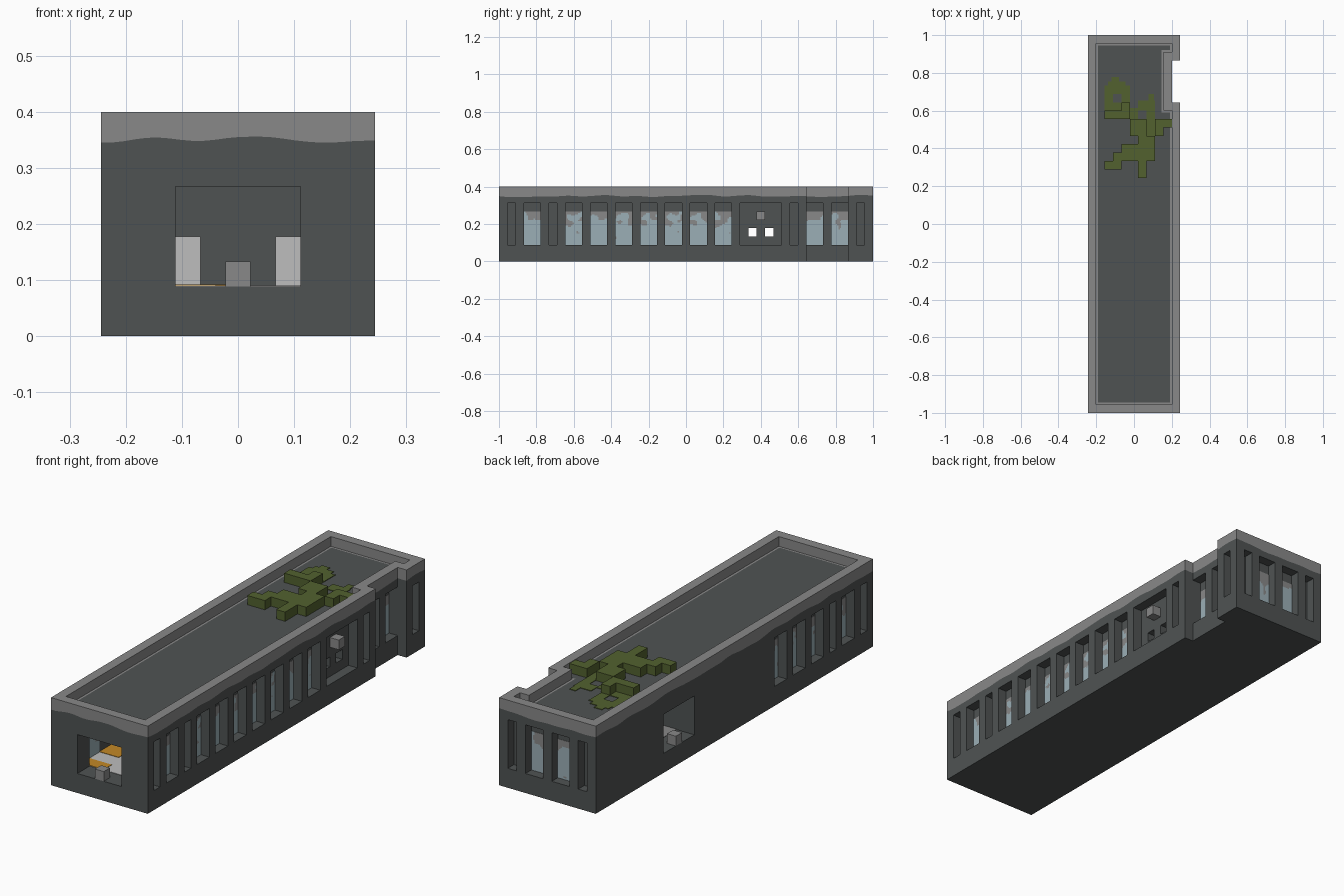
import bpy, bmesh, math
from mathutils import Vector, noise

if "Cube" in bpy.data.objects:
    bpy.data.objects.remove(bpy.data.objects["Cube"])

U = 2 / 45                       # one block
HW, NOTCH = 5.5 * U, 4.5 * U     # half width, half width at the side notch
N0, N1 = -1 + 37 * U, -1 + 42 * U


def material(name, r, g, b):
    m = bpy.data.materials.new(name)
    m.use_nodes = True
    m.diffuse_color = (r, g, b, 1)
    m.node_tree.nodes["Principled BSDF"].inputs["Base Color"].default_value = (r, g, b, 1)
    return m


DARK = material("dark grey", .078, .086, .086)
GREY = material("mid grey", .25, .25, .25)
LIGHT = material("light grey", .51, .51, .51)
GLASS = material("pale blue glass", .33, .43, .47)
MOSS = material("moss green", .085, .12, .028)
ORANGE = material("orange", .55, .25, .02)


def finish(bm, name, *mats):
    bmesh.ops.recalc_face_normals(bm, faces=bm.faces)
    mesh = bpy.data.meshes.new(name)
    bm.to_mesh(mesh)
    bm.free()
    for m in mats:
        mesh.materials.append(m)
    ob = bpy.data.objects.new(name, mesh)
    bpy.context.collection.objects.link(ob)
    return ob


def add_box(bm, i0, i1, j0, j1, k0, k1):
    """Box given in block units from the front right bottom corner."""
    verts = bmesh.ops.create_cube(bm, size=1)["verts"]
    for v in verts:
        v.co = Vector((-HW + U * (i1 if v.co.x > 0 else i0),
                       -1 + U * (j1 if v.co.y > 0 else j0),
                       U * (k1 if v.co.z > 0 else k0)))


def boxes(name, mat, ranges):
    bm = bmesh.new()
    for r in ranges:
        add_box(bm, *r)
    return finish(bm, name, mat)


# Outline of the hull, inset by d, sampled evenly along each edge
def outline(d):
    w, m = HW - d, NOTCH - d
    return [(-w, d - 1), (w, d - 1), (w, N0 - d), (m, N0 - d),
            (m, N1 + d), (w, N1 + d), (w, 1 - d), (-w, 1 - d)]


BASE = outline(0)


def ring(bm, d, height):
    pts, out = outline(d), []
    for e in range(8):
        a, b = Vector(pts[e]), Vector(pts[(e + 1) % 8])
        n = max(2, round((Vector(BASE[(e + 1) % 8]) - Vector(BASE[e])).length / .02))
        for s in range(n):
            p = a.lerp(b, s / n)
            out.append(bm.verts.new((p.x, p.y, height(p.x, p.y))))
    return out


def paint_edge(x, y):
    return .349 + .011 * noise.noise((x * 9, y * 9, .3))


# Hull: walls with a wavy painted band, raised rim and sunken roof
bm = bmesh.new()
rings = [ring(bm, 0, lambda x, y: 0), ring(bm, 0, paint_edge),
         ring(bm, 0, lambda x, y: .4), ring(bm, U, lambda x, y: .4),
         ring(bm, U, lambda x, y: 8 * U), ring(bm, U + .01, lambda x, y: 8 * U)]
for level, (lo, hi) in enumerate(zip(rings, rings[1:])):
    for s in range(len(lo)):
        t = (s + 1) % len(lo)
        f = bm.faces.new((lo[s], lo[t], hi[t], hi[s]))
        f.material_index = 1 if level else 0
bm.faces.new(rings[0])
bm.faces.new(rings[-1])
hull = finish(bm, "hull", DARK, GREY)

# Window positions along each wall: wide ones glazed, narrow ones blind
RIGHT_WIDE, NOTCH_WIDE = (3, 8, 11, 14, 17, 20, 23, 26), (37, 40)
LEFT_WIDE, BACK_WIDE = (3, 8, 11, 14), (3, 6)
E = .3
windows = [(10, 11 + E, j, j + 2, 2, 7) for j in RIGHT_WIDE]
windows += [(10, 11 + E, j, j + 1, 2, 7) for j in (1, 6, 35, 43)]
windows += [(9, 10 + E, j, j + 2, 2, 7) for j in NOTCH_WIDE]
windows += [(-E, 1, j, j + 2, 2, 7) for j in LEFT_WIDE]
windows += [(-E, 1, j, j + 1, 2, 7) for j in (1, 6)]
windows += [(i, i + 2, 44, 45 + E, 2, 7) for i in BACK_WIDE]
windows += [(i, i + 1, 44, 45 + E, 2, 7) for i in (1, 9)]
windows += [(10, 11 + E, 29, 34, 2, 7)]
rooms = [(2, 9, 2, 28, 2, 7), (2, 8, 29, 43, 2, 7)]
openings = [(3, 8, -E, 2 + E, 2, 6), (-E, 2 + E, 29, 34, 2, 6),
            (8 - E, 10 + E, 30, 31, 3, 4), (8 - E, 10 + E, 32, 33, 3, 4)]

for name, ranges in (("window_cutter", windows), ("room_cutter", rooms),
                     ("opening_cutter", openings)):
    cutter = boxes(name, DARK, ranges)
    cutter.hide_render = True
    mod = hull.modifiers.new(name, "BOOLEAN")
    mod.operation, mod.solver, mod.object = "DIFFERENCE", "EXACT", cutter
    bpy.context.view_layer.objects.active = hull
    bpy.ops.object.modifier_apply(modifier=mod.name)
    bpy.data.objects.remove(cutter)


# Glass panes with grey grime near the top and in blotches
def pane(name, centre, angle):
    bm = bmesh.new()
    bmesh.ops.create_grid(bm, x_segments=12, y_segments=24, size=.5)
    for f in bm.faces:
        c = f.calc_center_median()
        blot = noise.noise((c.x * 2 + centre[0] * 31, c.y * 4, centre[1] * 31))
        f.material_index = 1 if blot + max(0, c.y) * 1.7 > .48 else 0
    for v in bm.verts:
        v.co = Vector((v.co.x * 2 * U, 0, v.co.y * 4 * U))
    ob = finish(bm, name, GLASS, GREY)
    ob.location = (-HW + centre[0] * U, -1 + centre[1] * U, 4 * U)
    ob.rotation_euler.z = angle
    mod = ob.modifiers.new("thickness", "SOLIDIFY")
    mod.thickness, mod.offset = U * 1.06, 0


for j in RIGHT_WIDE:
    pane("right_glass", (9.5, j + 1), math.pi / 2)
for j in NOTCH_WIDE:
    pane("notch_glass", (8.5, j + 1), math.pi / 2)
for j in LEFT_WIDE:
    pane("left_glass", (1.5, j + 1), math.pi / 2)
for i in BACK_WIDE:
    pane("back_glass", (i + 1, 43.5), 0)

# Small blocks left standing in the openings
boxes("front_block", GREY, [(5, 6, 0, 1, 2, 3)])
boxes("side_block", GREY, [(10, 11, 31, 32, 5, 6)])
boxes("doorway_block", GREY, [(0, 1, 31, 32, 2, 3)])

# Interior floor, orange patches and benches
boxes("floor", LIGHT, [(2, 9, 2, 28, 2, 2.04)])
boxes("rear_floor", GREY, [(2, 8, 29, 43, 2, 2.04)])
boxes("floor_patches", ORANGE, [(2, 4.6, 2, 3.3, 2, 2.08), (2, 4.2, 5, 7, 2, 2.08),
                                (4, 6, 8, 10, 2, 2.08)])
boxes("benches", LIGHT, [(2, 4, 7, 26, 2, 4), (7, 9, 7, 26, 2, 4)])

# Moss on the roof: raised blocks by row, then flat patches
rows = {36: [(4, 5)], 35: [(2, 5)], 34: [(5, 7), (8, 10)], 33: [(5, 7), (8, 9)],
        32: [(6, 8)], 31: [(4, 8)], 30: [(3, 8)], 29: [(2, 4), (6, 7)], 28: [(6, 7)]}
boxes("moss_blocks", MOSS, [(a, b, j, j + 1, 8, 8.95)
                            for j, spans in rows.items() for a, b in spans])
boxes("moss_patches", MOSS, [
    (2, 3, 36, 38.6, 8, 8.06), (2, 5, 38, 39, 8, 8.06), (4, 5, 37, 38, 8, 8.06),
    (2.4, 4.5, 39, 39.5, 8, 8.06), (2.8, 3.7, 39.5, 40, 8, 8.06),
    (3, 4, 36, 37, 8, 8.06), (5, 6, 35, 36.3, 8, 8.06), (6, 8, 36, 37.2, 8, 8.06),
    (7, 8, 33, 36, 8, 8.06), (7.2, 7.9, 37.2, 38, 8, 8.06)])
